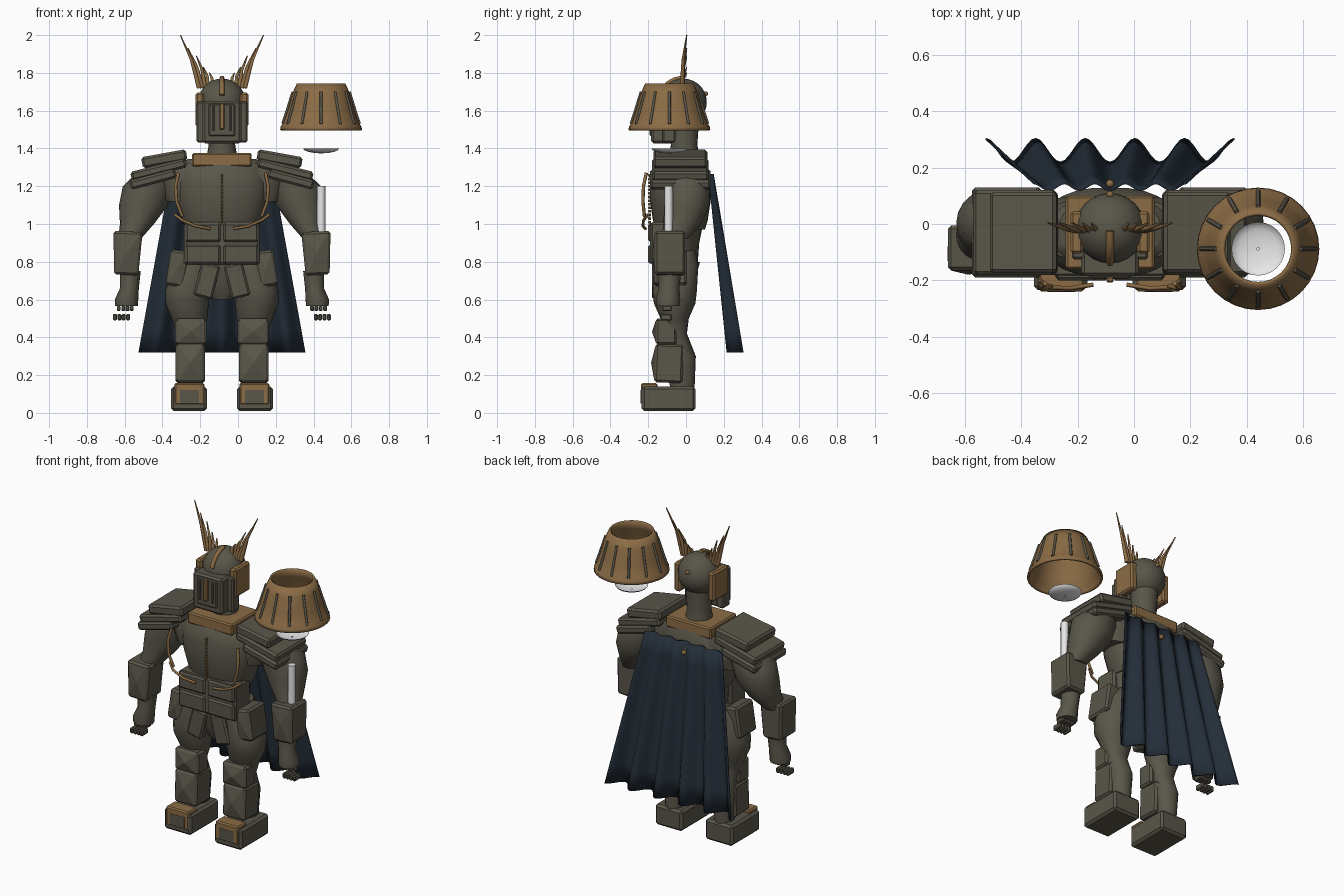
import bpy, bmesh, math
from mathutils import Vector, Matrix

if "Cube" in bpy.data.objects:
    bpy.data.objects.remove(bpy.data.objects["Cube"])

CX = -0.085          # centre line of the figure
SIDES = ((-1, "right"), (1, "left"))


def material(name, rgb):
    m = bpy.data.materials.new(name)
    m.use_nodes = True
    m.diffuse_color = (*rgb, 1)
    m.node_tree.nodes["Principled BSDF"].inputs["Base Color"].default_value = (*rgb, 1)
    return m


OLIVE = material("olive_armor", (0.10, 0.092, 0.067))
BRASS = material("brass", (0.26, 0.15, 0.06))
NAVY = material("navy_cloth", (0.017, 0.027, 0.04))
WHITE = material("white", (0.8, 0.8, 0.8))


def finish(name, bm, mat, smooth=True):
    bmesh.ops.recalc_face_normals(bm, faces=bm.faces)
    me = bpy.data.meshes.new(name)
    bm.to_mesh(me)
    bm.free()
    me.materials.append(mat)
    ob = bpy.data.objects.new(name, me)
    bpy.context.collection.objects.link(ob)
    if smooth:
        bpy.ops.object.select_all(action="DESELECT")
        ob.select_set(True)
        bpy.context.view_layer.objects.active = ob
        bpy.ops.object.shade_smooth_by_angle(angle=math.radians(40))
    return ob


def box(name, mat, loc, size, tilt=0, bevel=0.012, peak=0, taper=1, pitch=0):
    """Bevelled box; peak raises the front to a point, taper narrows the base."""
    bm = bmesh.new()
    bmesh.ops.create_cube(bm, size=1)
    for v in bm.verts:
        k = taper if v.co.z < 0 else 1
        v.co = Vector((v.co.x * size[0] * k, v.co.y * size[1], v.co.z * size[2]))
    if bevel:
        bmesh.ops.bevel(bm, geom=bm.edges[:], offset=bevel, segments=1, affect="EDGES")
    if peak:
        front = min(bm.faces, key=lambda f: f.calc_center_median().y)
        bmesh.ops.poke(bm, faces=[front], offset=peak)
    rot = Matrix.Rotation(tilt, 4, "Y") @ Matrix.Rotation(pitch, 4, "X")
    bm.transform(Matrix.Translation((CX + loc[0], loc[1], loc[2])) @ rot)
    return finish(name, bm, mat, False)


def loft(name, mat, rings, n=20, caps=True, closed_power=1.0, x0=CX):
    """Skin stacked ellipses given as (x, y, z, rx, ry)."""
    bm = bmesh.new()
    rows = []
    for x, y, z, rx, ry in rings:
        row = []
        for i in range(n):
            a = math.tau * i / n
            c, s = math.cos(a), math.sin(a)
            c = math.copysign(abs(c) ** closed_power, c)
            s = math.copysign(abs(s) ** closed_power, s)
            row.append(bm.verts.new((x0 + x + rx * c, y + ry * s, z)))
        rows.append(row)
    for a, b in zip(rows, rows[1:]):
        for i in range(n):
            j = (i + 1) % n
            bm.faces.new((a[i], a[j], b[j], b[i]))
    if caps:
        bm.faces.new(rows[0])
        bm.faces.new(rows[-1])
    return finish(name, bm, mat)


def tube(name, mat, points, r0, r1=None, x0=CX):
    """Round rod along a path, tapering from r0 to r1."""
    cu = bpy.data.curves.new(name, "CURVE")
    cu.dimensions = "3D"
    cu.bevel_depth = 1
    cu.bevel_resolution = 1
    cu.use_fill_caps = True
    sp = cu.splines.new("POLY")
    sp.points.add(len(points) - 1)
    r1 = r0 if r1 is None else r1
    for i, (p, co) in enumerate(zip(sp.points, points)):
        p.co = (x0 + co[0], co[1], co[2], 1)
        p.radius = r0 + (r1 - r0) * i / (len(points) - 1)
    cu.materials.append(mat)
    ob = bpy.data.objects.new(name, cu)
    bpy.context.collection.objects.link(ob)
    bpy.ops.object.select_all(action="DESELECT")
    ob.select_set(True)
    bpy.context.view_layer.objects.active = ob
    bpy.ops.object.convert(target="MESH")
    return ob


def ball(name, mat, loc, r):
    bm = bmesh.new()
    bmesh.ops.create_uvsphere(bm, u_segments=24, v_segments=14, radius=r)
    bm.transform(Matrix.Translation((CX + loc[0], loc[1], loc[2])))
    return finish(name, bm, mat)


# Torso
loft("chest", OLIVE, [(0, -.03, .97, .19, .13), (0, -.03, 1.02, .21, .145), (0, -.03, 1.12, .24, .16),
     (0, -.03, 1.22, .25, .16), (0, -.03, 1.3, .235, .14), (0, -.02, 1.345, .18, .11)], 28, closed_power=.85)
loft("shoulder_yoke", OLIVE, [(0, -.02, 1.12, .3, .1), (0, -.02, 1.27, .36, .12),
     (0, -.02, 1.32, .25, .11)], closed_power=.7)
loft("waist", OLIVE, [(0, -.05, .76, .18, .11), (0, -.05, .9, .18, .12), (0, -.04, 1.0, .19, .13)])
loft("pelvis", OLIVE, [(0, -.06, .6, .05, .06), (0, -.06, .68, .13, .1), (0, -.05, .8, .2, .125)])
box("belly_plate", OLIVE, (0, -.115, .897), (.4, .15, .225))
for s, side in SIDES:
    for z in (.84, .955):
        box(side + "_belly_pad", OLIVE, (s * .1, -.185, z), (.185, .03, .1), bevel=.01)
for i in range(14):
    box("chest_bead", BRASS, (0, -.192, 1.01 + i * .019), (.011, .016, .014), bevel=.003)

# Collar, neck and head
box("collar", BRASS, (0, -.03, 1.34), (.315, .26, .07), bevel=.008)
loft("neck", OLIVE, [(0, -.01, 1.36, .08, .08), (0, -.01, 1.42, .07, .07), (0, -.01, 1.56, .08, .08)])
ball("helmet", OLIVE, (0, -.015, 1.645), .125)
box("face_plate", OLIVE, (0, -.125, 1.54), (.205, .12, .225))
box("visor_panel", OLIVE, (0, -.183, 1.55), (.14, .02, .17), bevel=.006)
box("visor_strip", BRASS, (0, -.197, 1.57), (.026, .02, .14), bevel=.005)
tube("crest", BRASS, [(0, -.015 - .128 * math.cos(a), 1.645 + .128 * math.sin(a))
     for a in (.3, .6, .9, 1.2, 1.5)], .014)
ball("helmet_stud", BRASS, (0, .105, 1.69), .012)

for s, side in SIDES:
    box(side + "_cheek_guard", OLIVE, (s * .11, -.09, 1.54), (.05, .07, .215), bevel=.008)
    box(side + "_ear_block", BRASS, (s * .118, -.03, 1.605), (.045, .15, .18), bevel=.01)
    box(side + "_visor_slat", OLIVE, (s * .045, -.195, 1.56), (.012, .012, .13), bevel=.003)
    # Crest feathers fan out and shrink inwards
    for tip_x, tip_z, base_x in ((.22, 2.0, .12), (.18, 1.93, .105), (.135, 1.89, .09),
                                 (.098, 1.83, .075), (.066, 1.8, .055)):
        mid = ((base_x + tip_x) / 2 - .008, -.015, (1.74 + tip_z) / 2)
        tube(side + "_feather", BRASS, [(s * base_x, -.02, 1.72), (s * mid[0], mid[1], mid[2]),
             (s * tip_x, .004, tip_z)], .014, .003)

    # Layered shoulder plates
    box(side + "_shoulder_top", OLIVE, (s * .305, -.03, 1.345), (.24, .285, .06), s * .18)
    box(side + "_shoulder_middle", OLIVE, (s * .335, -.03, 1.288), (.3, .3, .05), s * .25)
    box(side + "_shoulder_bottom", OLIVE, (s * .365, -.03, 1.237), (.25, .32, .05), s * .26)

    # Arm
    loft(side + "_upper_arm", OLIVE, [(s * .35, 0, 1.28, .09, .1), (s * .39, .005, 1.2, .135, .12),
         (s * .415, .005, 1.1, .13, .12), (s * .45, -.02, 1.0, .09, .1), (s * .49, -.06, .92, .06, .07)])
    box(side + "_forearm_guard", OLIVE, (s * .502, -.085, .845), (.155, .16, .23), s * -.04,
        peak=.015, taper=.82)
    loft(side + "_forearm", OLIVE, [(s * .505, -.095, .565, .06, .06), (s * .505, -.095, .6, .062, .065),
         (s * .49, -.09, .66, .05, .055), (s * .485, -.085, .75, .055, .06)], 12)
    for i in range(4):
        u = s * (.497 + i * .023)
        box(side + "_knuckle", OLIVE, (u - s * .02, -.1, .553), (.02, .05, .026), bevel=.004)
        box(side + "_finger", OLIVE, (u, -.105, .507), (.021, .06, .035), bevel=.006)

    # Chest cords
    tube(side + "_chest_cord", BRASS, [(s * .23, -.21, 1.27), (s * .245, -.225, 1.2), (s * .24, -.228, 1.12),
         (s * .21, -.22, 1.04)], .009)
    tube(side + "_rib_cord", BRASS, [(s * .25, -.2, 1.05), (s * .21, -.225, 1.02), (s * .14, -.228, .99),
         (s * .06, -.215, .975)], .008)

    # Leg
    loft(side + "_leg", OLIVE, [(s * .17, -.02, .12, .055, .065), (s * .17, -.02, .3, .07, .072),
         (s * .172, -.05, .42, .065, .055), (s * .172, -.06, .5, .095, .075), (s * .185, -.06, .58, .115, .11),
         (s * .183, -.06, .65, .116, .118), (s * .15, -.05, .78, .11, .115), (s * .13, -.05, .86, .07, .1)])
    box(side + "_hip_guard", OLIVE, (s * .235, -.08, .765), (.1, .17, .19), s * -.15, peak=.012)
    box(side + "_groin_guard", OLIVE, (s * .08, -.15, .7), (.1, .06, .18), s * -.25, bevel=.01)
    box(side + "_knee_guard", OLIVE, (s * .165, -.105, .43), (.165, .11, .14), peak=.02)
    box(side + "_greave", OLIVE, (s * .168, -.09, .262), (.155, .15, .205), peak=.02, pitch=-.04)

    # Foot
    box(side + "_foot", OLIVE, (s * .175, -.092, .075), (.19, .285, .13), bevel=.014)
    box(side + "_toe_cap", BRASS, (s * .172, -.195, .1), (.16, .088, .115), bevel=.008)
    box(side + "_toe_panel", OLIVE, (s * .172, -.237, .085), (.1, .008, .07), bevel=0)

# Pleated cape
bm = bmesh.new()
COLS, ROWS = 60, 8
grid = []
for r in range(ROWS + 1):
    t = r / ROWS
    row = []
    for c in range(COLS + 1):
        u = c / COLS
        wave = math.cos(math.tau * 5 * u)
        x = (u * 2 - 1) * (.27 + .17 * t)
        row.append(bm.verts.new((CX + x, .135 + .128 * t + wave * (.012 + .03 * t), 1.265 - .945 * t)))
    grid.append(row)
for a, b in zip(grid, grid[1:]):
    for c in range(COLS):
        bm.faces.new((a[c], a[c + 1], b[c + 1], b[c]))
cape = finish("cape", bm, NAVY)
thick = cape.modifiers.new("thickness", "SOLIDIFY")
thick.thickness = .006
ball("cape_stud", BRASS, (0, .143, 1.2), .014)

# Floating lamp: open shade, slats, shallow bowl and rod
LX, LY = .44, -.088
shade = loft("lamp_shade", BRASS, [(0, LY, z, r, r) for z, r in
             ((1.497, .217), (1.515, .214), (1.535, .2), (1.6, .178), (1.69, .153), (1.745, .128))],
             32, caps=False, x0=LX)
wall = shade.modifiers.new("thickness", "SOLIDIFY")
wall.thickness = .012
wall.offset = -1
for i in range(12):
    a = math.tau * i / 12
    tube("shade_slat", OLIVE, [(r * math.cos(a), LY + r * math.sin(a), z)
         for r, z in ((.15, 1.7), (.181, 1.6), (.204, 1.53))], .008, x0=LX)
loft("lamp_bowl", WHITE, [(0, LY, 1.4 - .026 * math.cos(a), .095 * math.sin(a), .095 * math.sin(a))
     for a in (.05, .4, .8, 1.2, math.pi / 2)], 24, caps=False, x0=LX)
loft("lamp_rod", WHITE, [(0, -.092, .92, .022, .022), (0, -.092, 1.2, .022, .022)], 16, x0=LX)
